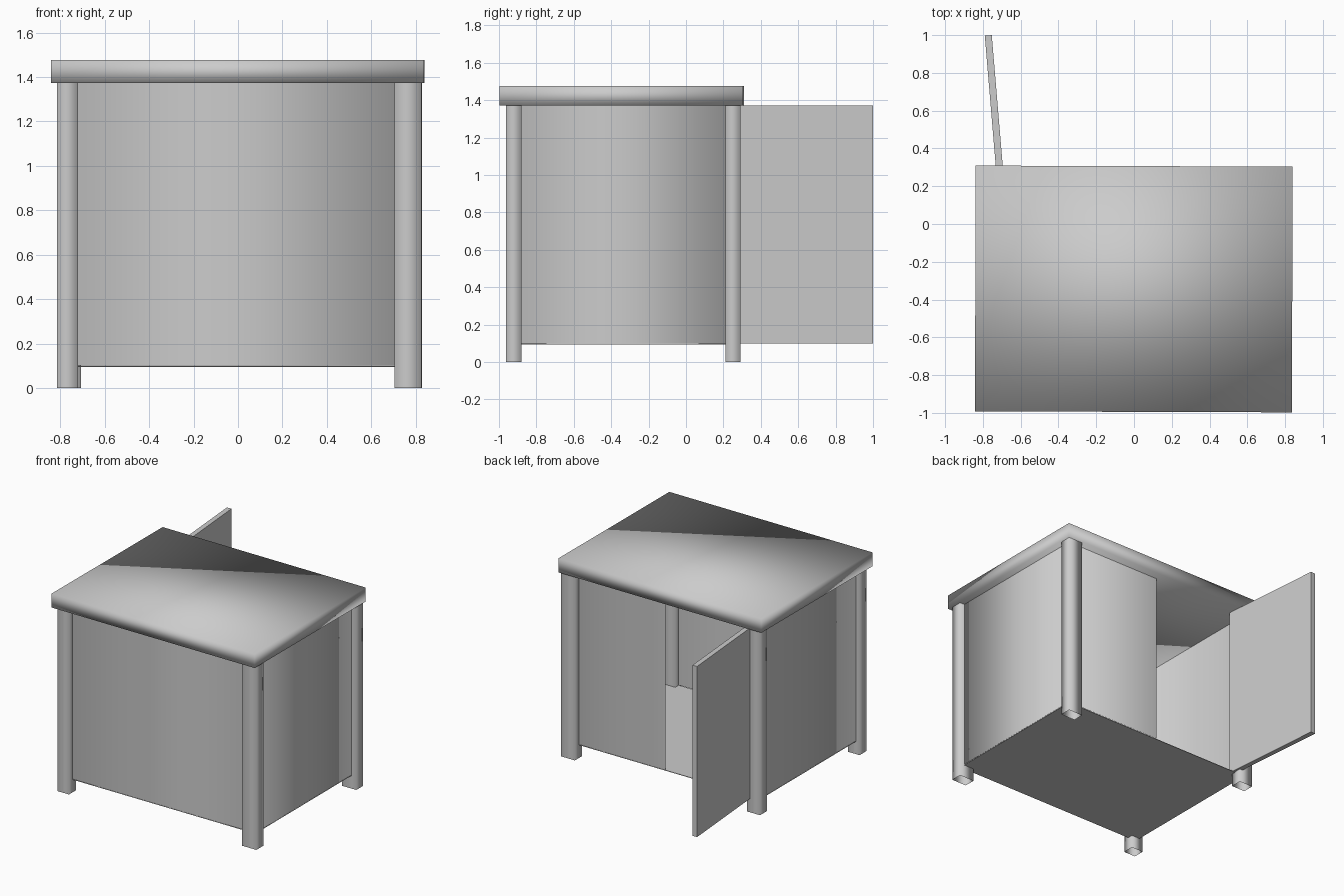
import bpy, bmesh, math
from mathutils import Matrix

cube = bpy.data.objects.get("Cube")
if cube:
    bpy.data.objects.remove(cube, do_unlink=True)

grey = bpy.data.materials.new("plain_grey")
grey.use_nodes = True
COLOUR = (0.6, 0.6, 0.6, 1)
grey.diffuse_color = COLOUR
grey.node_tree.nodes["Principled BSDF"].inputs["Base Color"].default_value = COLOUR

FLOOR_Z, EAVES_Z = 0.1, 1.372


def finish(name, bm, smooth):
    """Turn a bmesh into a named grey object."""
    for face in bm.faces:
        face.smooth = smooth
    mesh = bpy.data.meshes.new(name)
    bm.to_mesh(mesh)
    bm.free()
    mesh.materials.append(grey)
    obj = bpy.data.objects.new(name, mesh)
    bpy.context.collection.objects.link(obj)
    return obj


def strip(name, path, z0, z1, closed=False):
    """Thin upright sheet following a plan path."""
    bm = bmesh.new()
    low = [bm.verts.new((x, y, z0)) for x, y in path]
    high = [bm.verts.new((x, y, z1)) for x, y in path]
    count = len(path)
    for i in range(count if closed else count - 1):
        j = (i + 1) % count
        bm.faces.new((low[i], low[j], high[j], high[i]))
    return finish(name, bm, True)


def box(name, centre, size, angle=0, smooth=False):
    bm = bmesh.new()
    bmesh.ops.create_cube(bm, size=1)
    bmesh.ops.scale(bm, vec=size, verts=bm.verts)
    bmesh.ops.rotate(bm, cent=(0, 0, 0), verts=bm.verts,
                     matrix=Matrix.Rotation(math.radians(angle), 3, "Z"))
    bmesh.ops.translate(bm, vec=centre, verts=bm.verts)
    return finish(name, bm, smooth)


# Square hollow corner posts, open at the ends: name, x range, y centre
FRONT, BACK, DEPTH = -0.921, 0.242, 0.041
for name, x0, x1, y in (("front_left_post", 0.705, 0.825, FRONT),
                        ("back_left_post", 0.712, 0.828, 0.251),
                        ("front_right_post", -0.815, -0.72, FRONT),
                        ("back_right_post", -0.815, -0.706, 0.251)):
    ring = [(x0, y - DEPTH), (x1, y - DEPTH), (x1, y + DEPTH), (x0, y + DEPTH)]
    strip(name, ring, 0, EAVES_Z, closed=True)

# Walls in one sheet, leaving the doorway open in the back
W = 0.787
strip("walls", [(-W, BACK), (-W, FRONT), (W, FRONT), (W, BACK), (0, BACK)],
      FLOOR_Z, EAVES_Z)

# Thin floor and open door
box("floor", (0, (FRONT + BACK) / 2, FLOOR_Z - 0.003), (2 * W, BACK - FRONT, 0.004))
box("door", (-0.738, 0.6, (FLOOR_Z + EAVES_Z) / 2), (0.037, 0.8, EAVES_Z - FLOOR_Z), 4.8)

# Flat roof slab with soft shading
box("roof", (-0.001, -0.344, 1.424), (1.678, 1.301, 0.104), -0.18, smooth=True)
